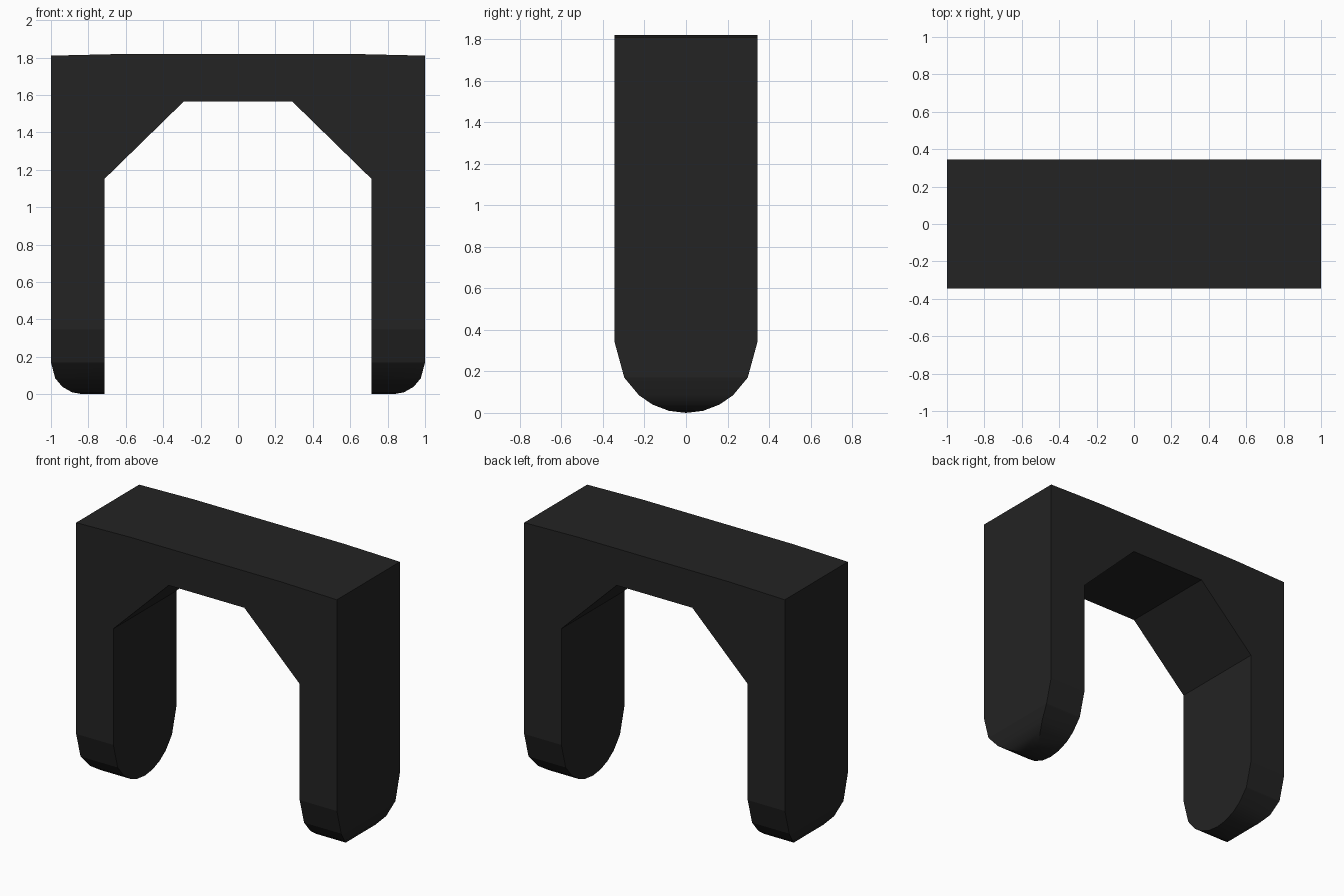
import bpy, bmesh
from math import radians, sqrt

cube = bpy.data.objects.get("Cube")
if cube:
    bpy.data.objects.remove(cube, do_unlink=True)

HALF_DEPTH = 0.345      # also the radius of the foot, seen from the side
INNER_X = 0.715
TOE_RADIUS = 0.17       # rounding of the outer lower edge

black = bpy.data.materials.new("matte black")
black.use_nodes = True
colour = (0.017, 0.017, 0.017, 1)
black.diffuse_color = colour
black.node_tree.nodes["Principled BSDF"].inputs["Base Color"].default_value = colour


def inset(radius, z):
    """How far a quarter circle of this radius has pulled in at height z."""
    drop = max(radius - z, 0)
    return radius - sqrt(max(radius ** 2 - drop ** 2, 0))


# Arch outline, right half mirrored to the left, extruded through the depth
half = [(0.29, 1.565), (INNER_X, 1.15), (INNER_X, HALF_DEPTH),
        (1, HALF_DEPTH), (1, 1.81), (0.58, 1.82)]
outline = half + [(-x, z) for x, z in reversed(half)]
bm = bmesh.new()
face = bm.faces.new([bm.verts.new((x, -HALF_DEPTH, z)) for x, z in outline])
extruded = bmesh.ops.extrude_face_region(bm, geom=[face], use_keep_orig=True)
for v in extruded["geom"]:
    if isinstance(v, bmesh.types.BMVert):
        v.co.y = HALF_DEPTH

# Rounded feet: pull each leg end down in shrinking rectangular rings
bm.normal_update()
feet = [f for f in bm.faces if all(abs(v.co.z - HALF_DEPTH) < 1e-4 for v in f.verts)]
for foot in feet:
    side = 1 if foot.calc_center_median().x > 0 else -1
    for z in (0.17, 0.085, 0.04, 0.01, 0):
        foot = bmesh.ops.extrude_discrete_faces(bm, faces=[foot])["faces"][0]
        out_x = 1 - inset(TOE_RADIUS, z)
        half_y = HALF_DEPTH - inset(HALF_DEPTH, z)
        middle = (INNER_X + 1) / 2
        for v in foot.verts:
            outer = abs(v.co.x) > (INNER_X + 0.05)
            v.co.x = side * (out_x if outer else INNER_X)
            v.co.y = half_y if v.co.y > 0 else -half_y
            v.co.z = z
bmesh.ops.remove_doubles(bm, verts=bm.verts[:], dist=1e-4)
bmesh.ops.recalc_face_normals(bm, faces=bm.faces[:])

mesh = bpy.data.meshes.new("arch")
bm.to_mesh(mesh)
bm.free()
mesh.materials.append(black)
arch = bpy.data.objects.new("arch", mesh)
bpy.context.collection.objects.link(arch)

# Smooth only the curved feet, flat everywhere else
bpy.context.view_layer.objects.active = arch
arch.select_set(True)
bpy.ops.object.shade_smooth_by_angle(angle=radians(30))
for p in mesh.polygons:
    p.use_smooth = p.center.z < TOE_RADIUS
